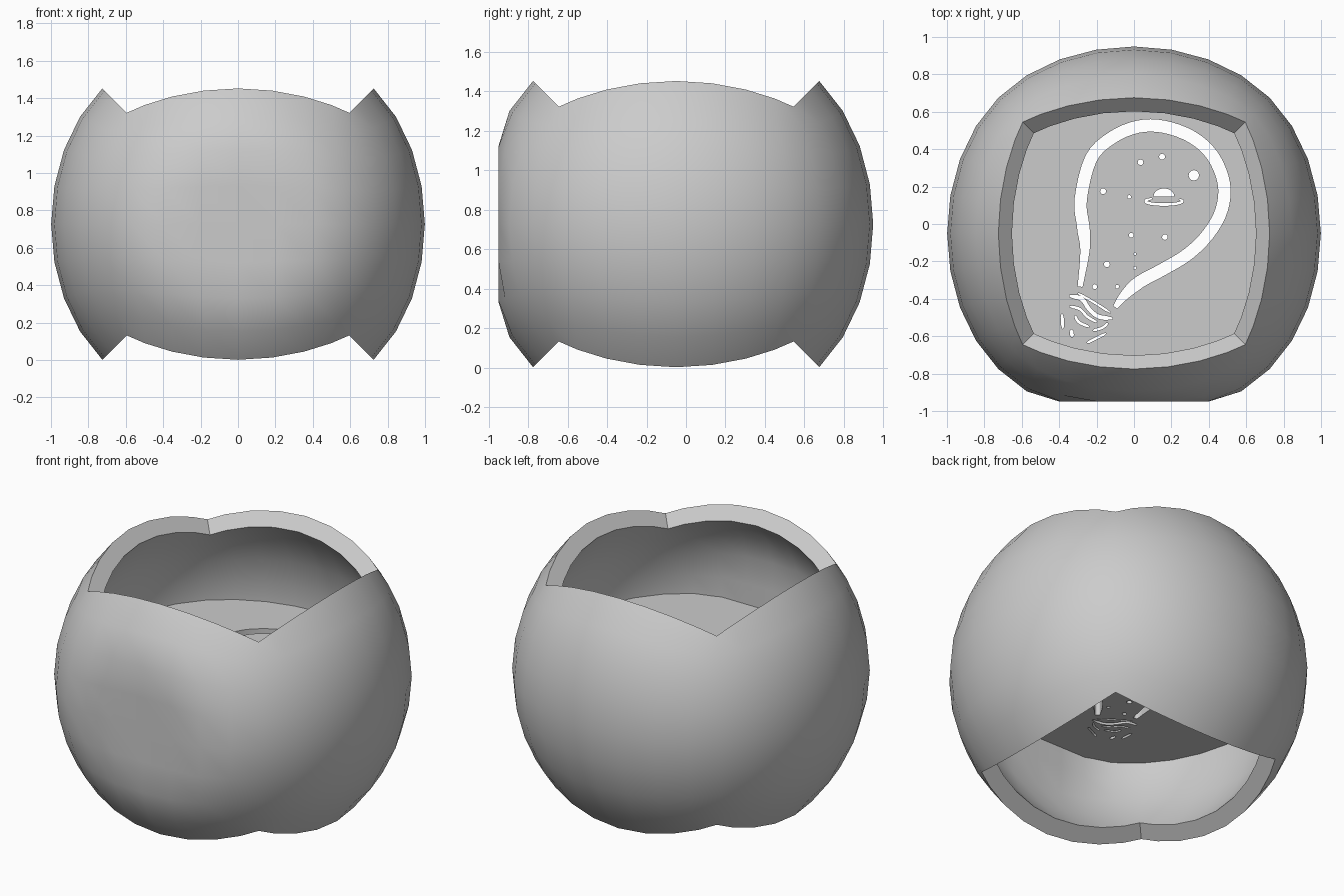
import bpy, bmesh
from math import sin, cos, pi, radians
from mathutils import Vector

if "Cube" in bpy.data.objects:
    bpy.data.objects.remove(bpy.data.objects["Cube"], do_unlink=True)

CENTRE = (0, -0.05, 0.727)
HALF = 0.05          # half thickness of the panel

grey = bpy.data.materials.new("plain grey")
grey.use_nodes = True
grey.diffuse_color = (0.6, 0.6, 0.6, 1)
grey.node_tree.nodes["Principled BSDF"].inputs["Base Color"].default_value = (0.6, 0.6, 0.6, 1)


def add_object(name, data, location):
    obj = bpy.data.objects.new(name, data)
    obj.location = location
    bpy.context.collection.objects.link(obj)
    return obj


def evaluated_mesh(obj):
    bpy.context.view_layer.update()
    graph = bpy.context.evaluated_depsgraph_get()
    return bpy.data.meshes.new_from_object(obj.evaluated_get(graph))


# Shell: rounded cube, open above and below, with a flattened front
mesh = bpy.data.meshes.new("shell")
bm = bmesh.new()
bmesh.ops.create_cube(bm, size=2.38)
bm.to_mesh(mesh)
bm.free()
shell = add_object("shell", mesh, CENTRE)
subsurf = shell.modifiers.new("round", 'SUBSURF')
subsurf.levels = subsurf.render_levels = 3
rounded = evaluated_mesh(shell)
shell.modifiers.clear()

bm = bmesh.new()
bm.from_mesh(rounded)
caps = []
for face in bm.faces:
    c = face.calc_center_median()
    if abs(c.z) > max(abs(c.x), abs(c.y)):
        caps.append(face)
bmesh.ops.delete(bm, geom=caps, context='FACES')
for v in bm.verts:
    v.co.y = max(v.co.y, -0.9)

# Inner wall and the rims joining it to the outer wall
rim = [e for e in bm.edges if e.is_boundary]
outer_faces = list(bm.faces)
inner = {v: bm.verts.new(v.co * 0.9) for v in list(bm.verts)}
for face in outer_faces:
    bm.faces.new([inner[v] for v in reversed(face.verts)])
for e in rim:
    a, b = e.verts
    bm.faces.new((a, b, inner[b], inner[a]))
bmesh.ops.recalc_face_normals(bm, faces=bm.faces)
bm.to_mesh(rounded)
bm.free()
rounded.materials.clear()
rounded.materials.append(grey)
shell.data = rounded
bpy.ops.object.select_all(action='DESELECT')
shell.select_set(True)
bpy.context.view_layer.objects.active = shell
bpy.ops.object.shade_smooth_by_angle(angle=radians(50))


# Panel: a flat sheet with pierced shapes, filled from closed outlines
sheet = bpy.data.curves.new("panel_outline", 'CURVE')
sheet.dimensions = '2D'
sheet.fill_mode = 'BOTH'
sheet.extrude = HALF


def outline(points):
    spline = sheet.splines.new('POLY')
    spline.points.add(len(points) - 1)
    for p, (x, y) in zip(spline.points, points):
        p.co = (x, y, 0, 1)
    spline.use_cyclic_u = True


def ellipse(x, y, rx, ry, start=0, end=2 * pi, n=16):
    return [(x + rx * cos(start + (end - start) * i / n),
             y + ry * sin(start + (end - start) * i / n)) for i in range(n)]


def smooth_path(points, steps=4):
    pts = [Vector(p) for p in points]
    pts = [2 * pts[0] - pts[1]] + pts + [2 * pts[-1] - pts[-2]]
    path = []
    for a, b, c, d in zip(pts, pts[1:], pts[2:], pts[3:]):
        for i in range(steps):
            t = i / steps
            path.append(b + (c - a) * t / 2 + (a - 2.5 * b + 2 * c - d / 2) * t * t
                        + (1.5 * (b - c) + (d - a) / 2) * t ** 3)
    return path + [pts[-2]]


def band(points, width):
    """Pierced stroke along a path, narrowing at both ends."""
    path = smooth_path(points)
    last = len(path) - 1
    left, right = [], []
    for i, p in enumerate(path):
        d = (path[min(i + 1, last)] - path[max(i - 1, 0)]).normalized()
        taper = min(1, 0.4 + 6 * min(i, last - i) / last)
        side = Vector((-d.y, d.x)) * width * taper / 2
        left.append(p + side)
        right.append(p - side)
    outline(left + right[::-1])


# Outer edge, buried in the shell wall
outline([(x, max(y, -0.9)) for x, y in ellipse(0, -0.05, 0.94, 0.94, n=64)])

# Bulb outline
band([(-.288, -.335), (-.262, -.14), (-.272, -.01), (-.285, .13), (-.23, .35),
      (-.12, .46), (.02, .52), (.16, .52), (.31, .465), (.42, .365), (.48, .22),
      (.47, .08), (.4, -.05), (.29, -.16), (.15, -.245), (.03, -.31),
      (-.05, -.38), (-.1, -.445)], 0.066)

# Stars
for x, y, r in [(.035, .33, .015), (.15, .36, .016), (.32, .26, .028),
                (-.165, .175, .016), (-.025, .145, .01), (-.015, -.06, .013),
                (.165, -.07, .015), (-.145, -.215, .016), (.005, -.16, .007),
                (.005, -.235, .008), (-.09, -.335, .01), (-.21, -.335, .013)]:
    outline(ellipse(x, y, r, r, n=12))

# Ringed planet
outline(ellipse(.16, .148, .055, .042, 0, pi * 17 / 16, n=17))
band(ellipse(.16, .122, .098, .018, radians(130), radians(410)), 0.014)

# Screw threads at the foot of the bulb
threads = [
    ([(-.3, -.37), (-.22, -.415), (-.125, -.475)], .012),
    ([(-.345, -.385), (-.28, -.4), (-.24, -.455), (-.19, -.495), (-.115, -.505)], .022),
    ([(-.345, -.44), (-.29, -.455), (-.25, -.495), (-.2, -.525)], .014),
    ([(-.385, -.48), (-.38, -.56)], .016),
    ([(-.335, -.565), (-.33, -.605)], .02),
    ([(-.315, -.49), (-.295, -.525), (-.24, -.55)], .014),
    ([(-.14, -.53), (-.17, -.555), (-.22, -.57)], .013),
    ([(-.25, -.635), (-.2, -.61), (-.15, -.585)], .013),
]
for points, width in threads:
    band(points, width)

source = add_object("panel_source", sheet, (0, 0, 0))
panel_mesh = evaluated_mesh(source)
bpy.data.objects.remove(source, do_unlink=True)
panel_mesh.materials.clear()
panel_mesh.materials.append(grey)
panel = add_object("pierced_panel", panel_mesh, (0, 0, CENTRE[2]))
